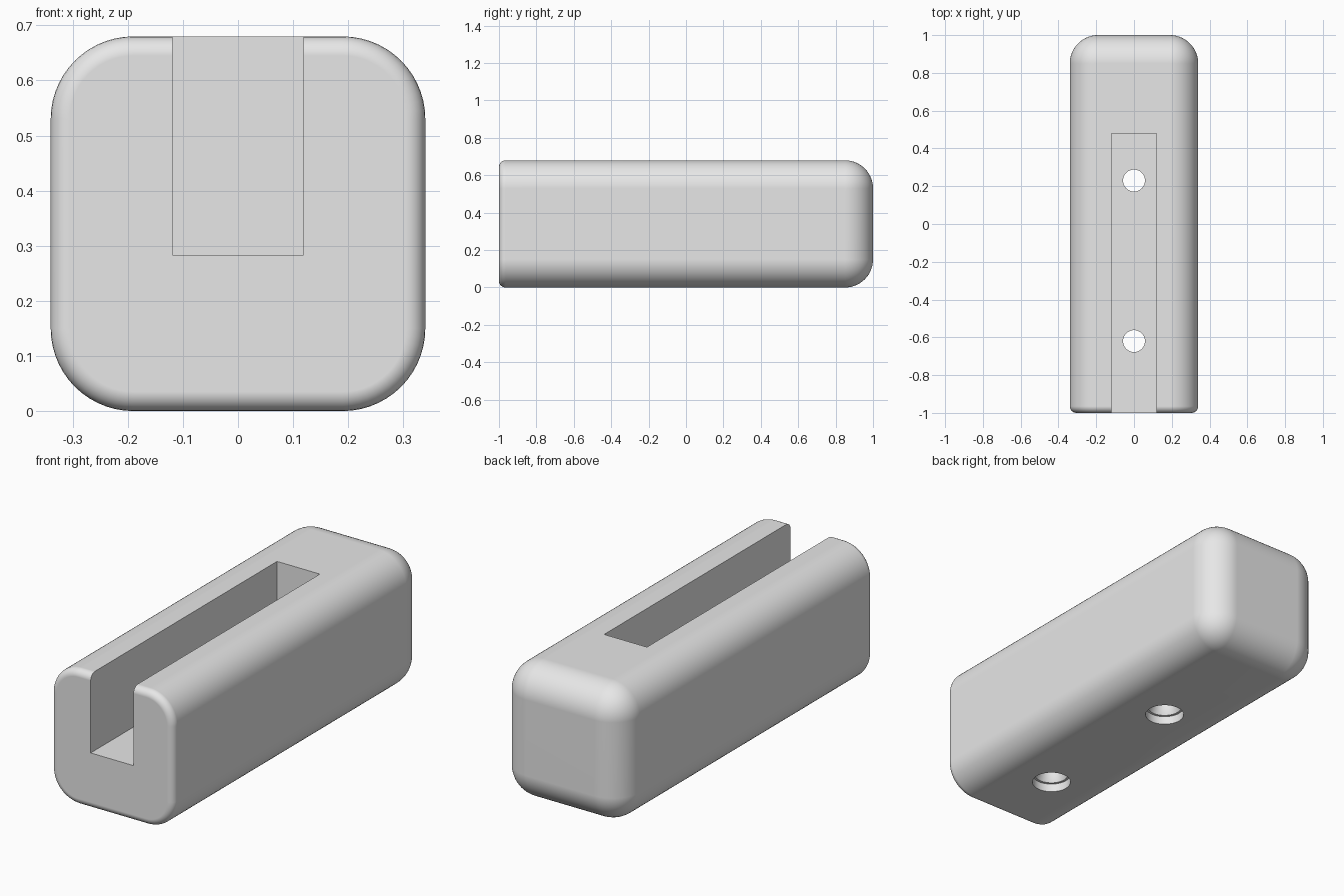
import bpy
import bmesh
import math
from mathutils import Vector

default_cube = bpy.data.objects.get("Cube")
if default_cube:
    bpy.data.objects.remove(default_cube, do_unlink=True)

WIDTH, LENGTH = 0.68, 2.0
SLOT_HALF, SLOT_FLOOR, SLOT_END = 0.119, 0.283, 0.48

grey = bpy.data.materials.new("light_grey")
grey.use_nodes = True
colour = (0.8, 0.8, 0.8, 1.0)
grey.diffuse_color = colour
grey.node_tree.nodes["Principled BSDF"].inputs["Base Color"].default_value = colour


def add_object(name, bm):
    bmesh.ops.recalc_face_normals(bm, faces=bm.faces)
    mesh = bpy.data.meshes.new(name)
    bm.to_mesh(mesh)
    bm.free()
    mesh.materials.append(grey)
    obj = bpy.data.objects.new(name, mesh)
    bpy.context.collection.objects.link(obj)
    return obj


def box(low, high):
    bm = bmesh.new()
    bmesh.ops.create_cube(bm, size=1)
    low, high = Vector(low), Vector(high)
    for v in bm.verts:
        v.co = (low + high) / 2 + v.co * (high - low)
    return bm


def bevel(bm, edges, radius, segments):
    bmesh.ops.bevel(bm, geom=edges, offset=radius, segments=segments,
                    profile=0.5, affect='EDGES', clamp_overlap=True)


def on_front(edge):
    return all(v.co.y < -LENGTH / 2 + 1e-4 for v in edge.verts)


def stepped_bore(profile, y, sides=48):
    """Closed turned cutter from (radius, height) pairs."""
    bm = bmesh.new()
    rings = []
    for r, z in profile:
        angles = [math.tau * i / sides for i in range(sides)]
        rings.append([bm.verts.new((r * math.cos(a), y + r * math.sin(a), z))
                      for a in angles])
    for a, b in zip(rings, rings[1:]):
        for i in range(sides):
            j = (i + 1) % sides
            bm.faces.new((a[i], a[j], b[j], b[i]))
    bm.faces.new(rings[0])
    bm.faces.new(rings[-1])
    return bm


# Body: large fillets on the sides and back, a small one round the front
bm = box((-WIDTH / 2, -LENGTH / 2, 0), (WIDTH / 2, LENGTH / 2, WIDTH))
bevel(bm, [e for e in bm.edges if not on_front(e)], 0.15, 14)
bevel(bm, [e for e in bm.edges if on_front(e)], 0.035, 6)
body = add_object("slotted_body", bm)

# Slot, open at the top and front
cutters = [add_object("slot_cutter", box((-SLOT_HALF, -1.2, SLOT_FLOOR),
                                         (SLOT_HALF, SLOT_END, 0.9)))]

# Screw holes, recessed from below
bore = [(0.092, -0.05), (0.092, 0.042), (0.08, 0.042),
        (0.058, 0.09), (0.058, SLOT_FLOOR + 0.1)]
for y in (-0.62, 0.23):
    cutters.append(add_object("screw_hole_cutter", stepped_bore(bore, y)))

bpy.ops.object.select_all(action='DESELECT')
body.select_set(True)
bpy.context.view_layer.objects.active = body
for cutter in cutters:
    cutter.hide_render = True
    cut = body.modifiers.new("cut", 'BOOLEAN')
    cut.operation = 'DIFFERENCE'
    cut.solver = 'EXACT'
    cut.object = cutter
    bpy.ops.object.modifier_apply(modifier=cut.name)
for cutter in cutters:
    bpy.data.objects.remove(cutter, do_unlink=True)

# Smooth fillets with crisp slot edges and flat panels
bpy.ops.object.shade_smooth_by_angle(angle=math.radians(30))
weighted = body.modifiers.new("flat_panels", 'WEIGHTED_NORMAL')
weighted.keep_sharp = True
